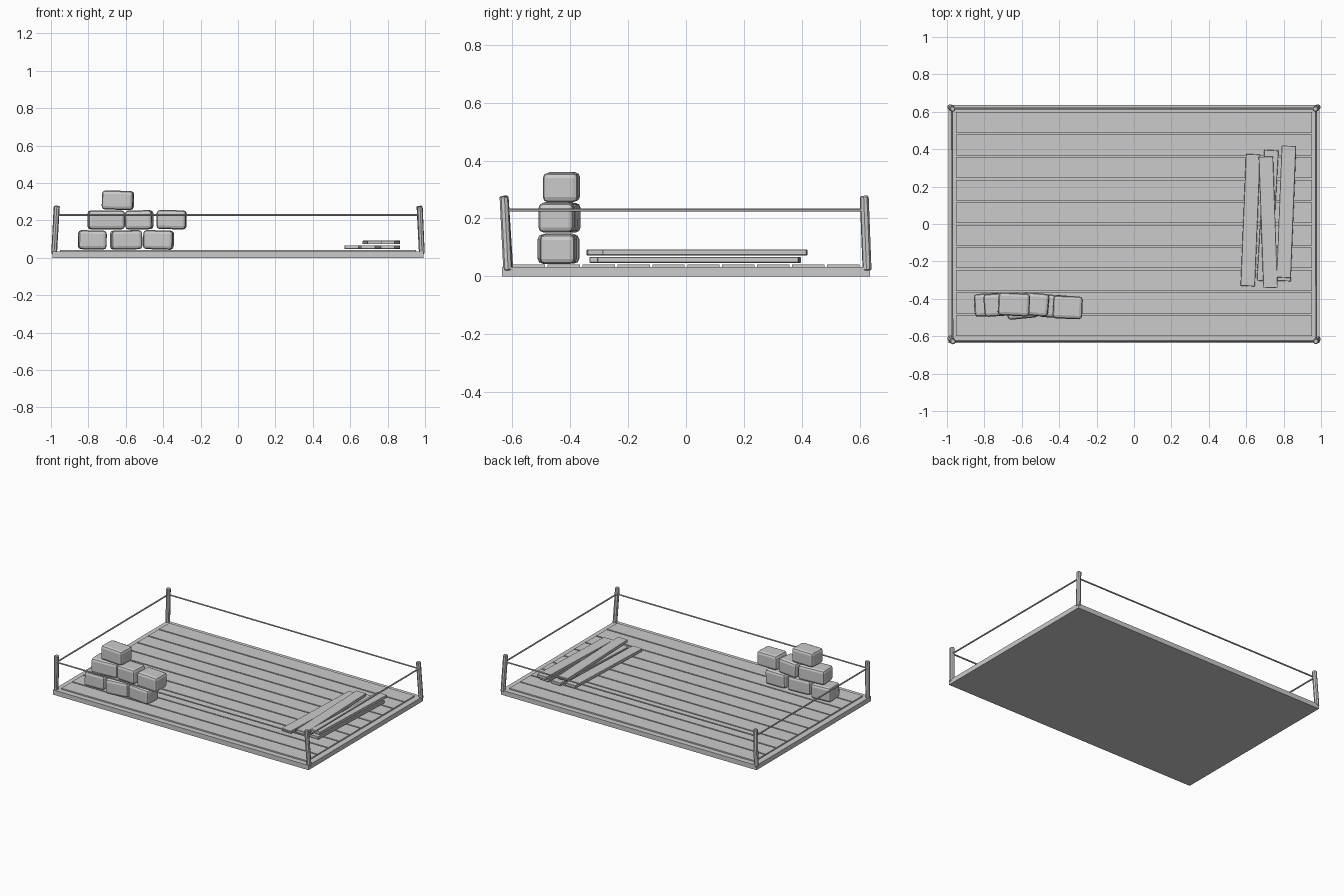
import bpy, bmesh, math
from mathutils import Vector, Matrix

if "Cube" in bpy.data.objects:
    bpy.data.objects.remove(bpy.data.objects["Cube"])

grey = bpy.data.materials.new("plain_grey")
grey.diffuse_color = (0.6, 0.6, 0.6, 1)
grey.use_nodes = True
grey.node_tree.nodes["Principled BSDF"].inputs["Base Color"].default_value = grey.diffuse_color


def finish(name, bm):
    me = bpy.data.meshes.new(name)
    bm.to_mesh(me)
    bm.free()
    me.materials.append(grey)
    ob = bpy.data.objects.new(name, me)
    bpy.context.collection.objects.link(ob)
    return ob


def box(name, centre, size, turn=0.0, tilt=0.0, bevel=0.0, segments=1):
    bm = bmesh.new()
    bmesh.ops.create_cube(bm, size=1, matrix=Matrix.Diagonal((*size, 1)))
    if bevel:
        bmesh.ops.bevel(bm, geom=bm.edges[:], offset=bevel, segments=segments,
                        profile=0.5, affect='EDGES')
    bm.transform(Matrix.Translation(centre) @ Matrix.Rotation(turn, 4, 'Z')
                 @ Matrix.Rotation(tilt, 4, 'Y'))
    return finish(name, bm)


def rod(name, a, b, radius, sides, bevel=0.0):
    a, b = Vector(a), Vector(b)
    d = b - a
    bm = bmesh.new()
    bmesh.ops.create_cone(bm, cap_ends=True, segments=sides, radius1=radius,
                          radius2=radius, depth=d.length)
    if bevel:
        rims = [e for e in bm.edges if abs(e.verts[0].co.z - e.verts[1].co.z) < 1e-5]
        bmesh.ops.bevel(bm, geom=rims, offset=bevel, segments=1, affect='EDGES')
    bm.transform(Matrix.Translation((a + b) / 2) @ d.to_track_quat('Z', 'Y').to_matrix().to_4x4())
    return finish(name, bm)


# raft base and deck boards with narrow gaps
box("base", (0, 0, 0.0165), (1.984, 1.27, 0.033))
pitch = 0.1205
for i in range(10):
    box(f"deck_board_{i}", (0, (i - 4.5) * pitch, 0.035), (1.904, pitch - 0.009, 0.014))

# leaning corner posts: bottom and top points
posts = [((-0.983, -0.612, 0.03), (-0.968, -0.628, 0.278)),
         ((0.983, -0.615, 0.02), (0.972, -0.628, 0.275)),
         ((0.983, 0.625, 0.02), (0.970, 0.615, 0.278)),
         ((-0.983, 0.625, 0.02), (-0.970, 0.615, 0.275))]
for i, (a, b) in enumerate(posts):
    rod(f"corner_post_{i}", a, b, 0.0155, 8, 0.004)

# rope rails between neighbouring posts
for i in range(4):
    ends = []
    for a, b in (posts[i], posts[(i + 1) % 4]):
        p = Vector(a).lerp(Vector(b), 0.8)
        p.z = 0.229
        ends.append(p)
    rod(f"rope_{i}", ends[0], ends[1], 0.0055, 6)

# pile of chunky stone blocks: x centre, y centre, z centre, width, turn, tilt
blocks = [(-0.779, -0.432, 0.096, 0.150, 0.05, 0.02),
          (-0.598, -0.445, 0.096, 0.165, 0.10, -0.02),
          (-0.425, -0.440, 0.096, 0.160, -0.06, 0.03),
          (-0.705, -0.430, 0.203, 0.195, 0.07, 0.0),
          (-0.528, -0.430, 0.203, 0.145, -0.09, -0.02),
          (-0.355, -0.446, 0.204, 0.158, -0.04, 0.02),
          (-0.642, -0.430, 0.308, 0.168, -0.05, 0.02)]
for i, (x, y, z, w, turn, tilt) in enumerate(blocks):
    box(f"stone_block_{i}", (x, y, z), (w, 0.122, 0.102), turn, tilt, 0.018, 2)

# loose planks: bottom end, top end, height
planks = [((0.608, -0.332), (0.637, 0.373), 0.057),
          ((0.695, -0.305), (0.735, 0.395), 0.057),
          ((0.800, -0.305), (0.828, 0.390), 0.057),
          ((0.730, -0.342), (0.705, 0.360), 0.083),
          ((0.800, -0.287), (0.828, 0.418), 0.083)]
for i, (a, b, z) in enumerate(planks):
    a, b = Vector(a), Vector(b)
    d, m = b - a, (a + b) / 2
    box(f"loose_plank_{i}", (m.x, m.y, z), (0.077, d.length, 0.02),
        math.atan2(d.y, d.x) - math.pi / 2, 0, 0.002)
